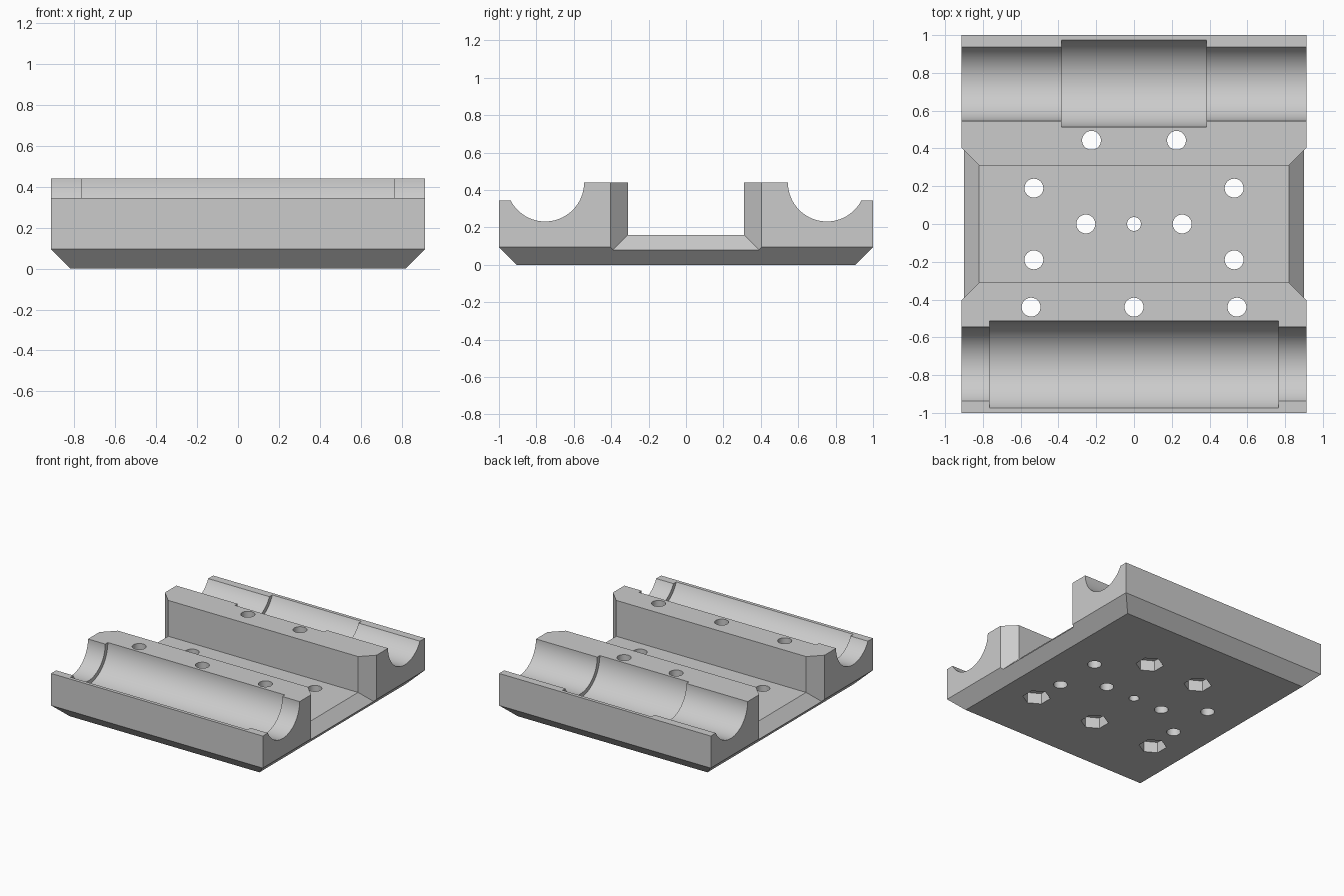
import bpy, bmesh, math
from mathutils import Matrix

cube = bpy.data.objects.get("Cube")
if cube:
    bpy.data.objects.remove(cube, do_unlink=True)

grey = bpy.data.materials.new("light grey")
grey.use_nodes = True
colour = (0.6, 0.6, 0.6, 1)
grey.diffuse_color = colour
grey.node_tree.nodes["Principled BSDF"].inputs["Base Color"].default_value = colour


def add_object(name, bm):
    bmesh.ops.recalc_face_normals(bm, faces=bm.faces)
    mesh = bpy.data.meshes.new(name)
    bm.to_mesh(mesh)
    bm.free()
    mesh.materials.append(grey)
    obj = bpy.data.objects.new(name, mesh)
    bpy.context.collection.objects.link(obj)
    return obj


def loft(name, sections):
    """Join equal-sided cross-sections into a closed solid."""
    bm = bmesh.new()
    rings = [[bm.verts.new(p) for p in s] for s in sections]
    for a, b in zip(rings, rings[1:]):
        for i in range(len(a)):
            j = (i + 1) % len(a)
            bm.faces.new((a[i], a[j], b[j], b[i]))
    bm.faces.new(rings[0])
    bm.faces.new(rings[-1])
    return add_object(name, bm)


def rect(hx, hy, z):
    return [(-hx, -hy, z), (hx, -hy, z), (hx, hy, z), (-hx, hy, z)]


def prism(name, radius, depth, centre, sides=64, rotation=Matrix()):
    bm = bmesh.new()
    bmesh.ops.create_cone(bm, cap_ends=True, segments=sides, radius1=radius,
                          radius2=radius, depth=depth,
                          matrix=Matrix.Translation(centre) @ rotation)
    return add_object(name, bm)


# Block with a chamfered underside
HX, HY, TOP, CH = 0.914, 1.0, 0.44, 0.095
block = loft("bearing_block", [rect(HX - CH, HY - CH, 0), rect(HX, HY, CH),
                               rect(HX, HY, TOP)])
cutters = []

# Central channel, flared at both ends
channel = []
for x, flare in ((-1.0, 0.18), (-0.82, 0), (0.82, 0), (1.0, 0.18)):
    y, z = 0.31 + flare, 0.16 - flare
    channel.append([(x, -y, z), (x, y, z), (x, y, 0.6), (x, -y, 0.6)])
cutters.append(loft("channel_cutter", channel))

# Lowered outer lips, rod grooves and wider bearing seats
along_x = Matrix.Rotation(math.pi / 2, 4, "Y")
for side, half_seat in ((-1, 0.765), (1, 0.385)):
    y = side * 0.753
    lip = [[(x, y, 0.345), (x, side * 1.2, 0.345), (x, side * 1.2, 0.6), (x, y, 0.6)]
           for x in (-1.1, 1.1)]
    cutters.append(loft("lip_cutter", lip))
    cutters.append(prism("groove_cutter", 0.208, 2.4, (0, y, TOP), 96, along_x))
    cutters.append(prism("seat_cutter", 0.24, 2 * half_seat, (0, y, TOP), 96, along_x))

# Plain holes through the channel floor
floor_holes = [(sx * 0.53, sy * 0.19) for sx in (-1, 1) for sy in (-1, 1)]
for x, y in floor_holes + [(-0.255, 0), (0.255, 0)]:
    cutters.append(prism("hole_cutter", 0.05, 2, (x, y, 0), 32))
cutters.append(prism("centre_hole_cutter", 0.037, 2, (0, 0, 0), 32))

# Ridge holes with hexagonal nut pockets underneath
for x, y in [(-0.225, 0.443), (0.225, 0.443), (-0.545, -0.44), (0, -0.44), (0.545, -0.44)]:
    cutters.append(prism("hole_cutter", 0.05, 2, (x, y, 0), 32))
    cutters.append(prism("nut_cutter", 0.1, 0.17, (x, y, 0), 6))

# Cut everything out of the block
bpy.context.view_layer.objects.active = block
for cutter in cutters:
    cutter.hide_render = True
    mod = block.modifiers.new("cut", "BOOLEAN")
    mod.operation = "DIFFERENCE"
    mod.solver = "EXACT"
    mod.object = cutter
    bpy.ops.object.modifier_apply(modifier=mod.name)
    bpy.data.objects.remove(cutter, do_unlink=True)

# Smooth grooves and holes with crisp edges
bpy.ops.object.select_all(action="DESELECT")
block.select_set(True)
bpy.ops.object.shade_smooth_by_angle(angle=math.radians(30))
